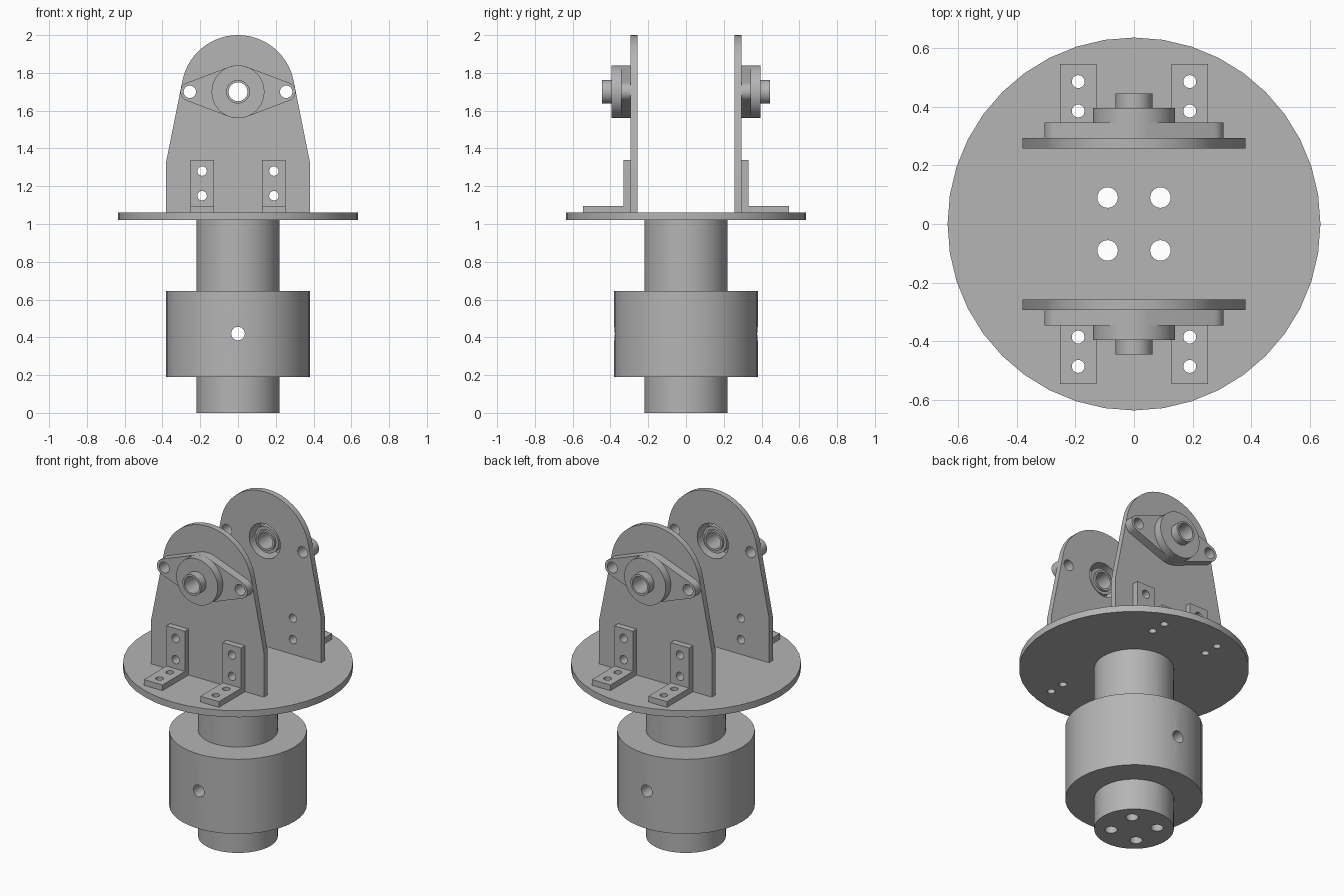
import bpy, bmesh
from math import sin, cos, tau, pi, acos, atan2, hypot
from mathutils import Matrix, Vector

cube = bpy.data.objects.get("Cube")
if cube:
    bpy.data.objects.remove(cube, do_unlink=True)

steel = bpy.data.materials.new("plain grey metal")
steel.use_nodes = True
GREY = (0.46, 0.46, 0.46, 1)
steel.diffuse_color = GREY
steel.node_tree.nodes["Principled BSDF"].inputs["Base Color"].default_value = GREY


def arc(cx, cy, r, a0, a1, n):
    return [(cx + r * cos(a0 + (a1 - a0) * i / n), cy + r * sin(a0 + (a1 - a0) * i / n))
            for i in range(n + 1)]


def circle(cx, cy, r, n=40):
    return arc(cx, cy, r, 0, tau, n)[:-1]


def place(u, v, w, axis):
    """Outline coordinates (u, v) swept along w: axis is z, y or x."""
    return {"z": (u, v, w), "y": (u, w, v), "x": (w, u, v)}[axis]


def add_prism(bm, outline, w0, w1, axis):
    low = [bm.verts.new(place(u, v, w0, axis)) for u, v in outline]
    high = [bm.verts.new(place(u, v, w1, axis)) for u, v in outline]
    bm.faces.new(low)
    bm.faces.new(high)
    for i in range(len(low)):
        j = (i + 1) % len(low)
        bm.faces.new((low[i], low[j], high[j], high[i]))


def add_ring(bm, profile, cu, cv, axis, n=40):
    """Closed (radius, depth) profile turned around an axis through (cu, cv)."""
    rows = [[bm.verts.new(place(cu + r * cos(tau * k / n), cv + r * sin(tau * k / n), w, axis))
             for r, w in profile] for k in range(n)]
    m = len(profile)
    for k in range(n):
        a, b = rows[k], rows[(k + 1) % n]
        for i in range(m):
            j = (i + 1) % m
            bm.faces.new((a[i], a[j], b[j], b[i]))


def finish(bm, name):
    bmesh.ops.recalc_face_normals(bm, faces=bm.faces)
    mesh = bpy.data.meshes.new(name)
    bm.to_mesh(mesh)
    bm.free()
    mesh.materials.append(steel)
    obj = bpy.data.objects.new(name, mesh)
    bpy.context.collection.objects.link(obj)
    return obj


def select(obj):
    bpy.ops.object.select_all(action="DESELECT")
    obj.select_set(True)
    bpy.context.view_layer.objects.active = obj


def drill(obj, holes):
    """Each hole is (u, v, radius, start, end, axis)."""
    bm = bmesh.new()
    for u, v, r, w0, w1, axis in holes:
        add_prism(bm, circle(u, v, r, 24), w0, w1, axis)
    cutter = finish(bm, "hole_cutter")
    cutter.hide_render = True
    mod = obj.modifiers.new("holes", "BOOLEAN")
    mod.operation = "DIFFERENCE"
    mod.solver = "EXACT"
    mod.object = cutter
    select(obj)
    bpy.ops.object.modifier_apply(modifier=mod.name)
    bpy.data.objects.remove(cutter, do_unlink=True)


def smooth(obj):
    select(obj)
    bpy.ops.object.shade_smooth_by_angle(angle=pi / 6)


def prism(name, outline, w0, w1, axis, holes=()):
    bm = bmesh.new()
    add_prism(bm, outline, w0, w1, axis)
    obj = finish(bm, name)
    if holes:
        drill(obj, holes)
    smooth(obj)
    return obj


def ring(name, profile, cu, cv, axis, holes=()):
    bm = bmesh.new()
    add_ring(bm, profile, cu, cv, axis)
    obj = finish(bm, name)
    if holes:
        drill(obj, holes)
    smooth(obj)
    return obj


SIDES = (-1, 1)
SHAFT_R, DECK_Z, AXLE_Z, WALL_IN, WALL_OUT = 0.22, 1.06, 1.7, 0.257, 0.293
BRACKET_X, EAR_X = 0.19, 0.255

# Shaft, collar and round deck
bolt_holes = [(sx * 0.09, sy * 0.09, 0.035, -0.1, 1.2, "z") for sx in SIDES for sy in SIDES]
foot_holes = [(sx * BRACKET_X, sy * y, 0.022, 1.0, 1.12, "z")
              for sx in SIDES for sy in SIDES for y in (0.385, 0.485)]
pin_hole = (0, 0.42, 0.036, -0.5, 0.5, "y")
prism("shaft", circle(0, 0, SHAFT_R, 48), 0, 1.02, "z", bolt_holes + [pin_hole])
ring("collar", [(SHAFT_R, 0.19), (0.38, 0.19), (0.38, 0.645), (SHAFT_R, 0.645)],
     0, 0, "z", [pin_hole])
prism("deck", circle(0, 0, 0.635, 40), 1.02, DECK_Z, "z", bolt_holes + foot_holes)

# Upright outline: straight foot, tangent taper, round top
foot_x, foot_z, top_r = 0.38, 1.33, 0.3
drop = foot_z - AXLE_Z
tangent = atan2(drop, foot_x) + acos(top_r / hypot(foot_x, drop))
wall_outline = ([(-foot_x, foot_z), (-foot_x, DECK_Z), (foot_x, DECK_Z), (foot_x, foot_z)]
                + arc(0, AXLE_Z, top_r, tangent, pi - tangent, 28))

# Bearing flange outline: round middle with two tangent ears
ear_r, hub_r = 0.05, 0.14
t = acos((hub_r - ear_r) / EAR_X)
flange_outline = (arc(0, AXLE_Z, hub_r, t, pi - t, 10)
                  + arc(-EAR_X, AXLE_Z, ear_r, pi - t, pi + t, 12)
                  + arc(0, AXLE_Z, hub_r, pi + t, tau - t, 10)
                  + arc(EAR_X, AXLE_Z, ear_r, -t, t, 12))

# Bearing section: inner sleeve, race, recess and housing
bearing_profile = [(0.05, 0.262), (0.0625, 0.262), (0.0625, 0.275), (0.08, 0.275),
                   (0.08, 0.36), (0.105, 0.36), (0.105, WALL_OUT), (hub_r, WALL_OUT),
                   (hub_r, 0.395), (0.0625, 0.395), (0.0625, 0.445), (0.05, 0.445)]

for s, side in ((-1, "front"), (1, "back")):
    ear_holes = [(sx * EAR_X, AXLE_Z, 0.033, s * 0.2, s * 0.4, "y") for sx in SIDES]
    wall_holes = [(sx * BRACKET_X, z, 0.025, s * 0.2, s * 0.36, "y")
                  for sx in SIDES for z in (1.15, 1.28)]
    prism(side + "_upright", wall_outline, s * WALL_IN, s * WALL_OUT, "y",
          ear_holes + wall_holes + [(0, AXLE_Z, 0.105, s * 0.2, s * 0.4, "y")])
    prism(side + "_bearing_flange", flange_outline, s * WALL_OUT, s * 0.345, "y",
          ear_holes + [(0, AXLE_Z, 0.12, s * 0.2, s * 0.4, "y")])
    ring(side + "_bearing", [(r, s * w) for r, w in bearing_profile], 0, AXLE_Z, "y")

    # Angle brackets
    angle = [(s * WALL_OUT, DECK_Z), (s * 0.545, DECK_Z), (s * 0.545, 1.095),
             (s * 0.33, 1.095), (s * 0.33, 1.34), (s * WALL_OUT, 1.34)]
    for sx, hand in ((-1, "right"), (1, "left")):
        x = sx * BRACKET_X
        prism(f"{side}_{hand}_bracket", angle, x - 0.0625, x + 0.0625, "x",
              [h for h in foot_holes + wall_holes if h[0] == x
               and (h[5] == "y" or h[1] * s > 0)])
